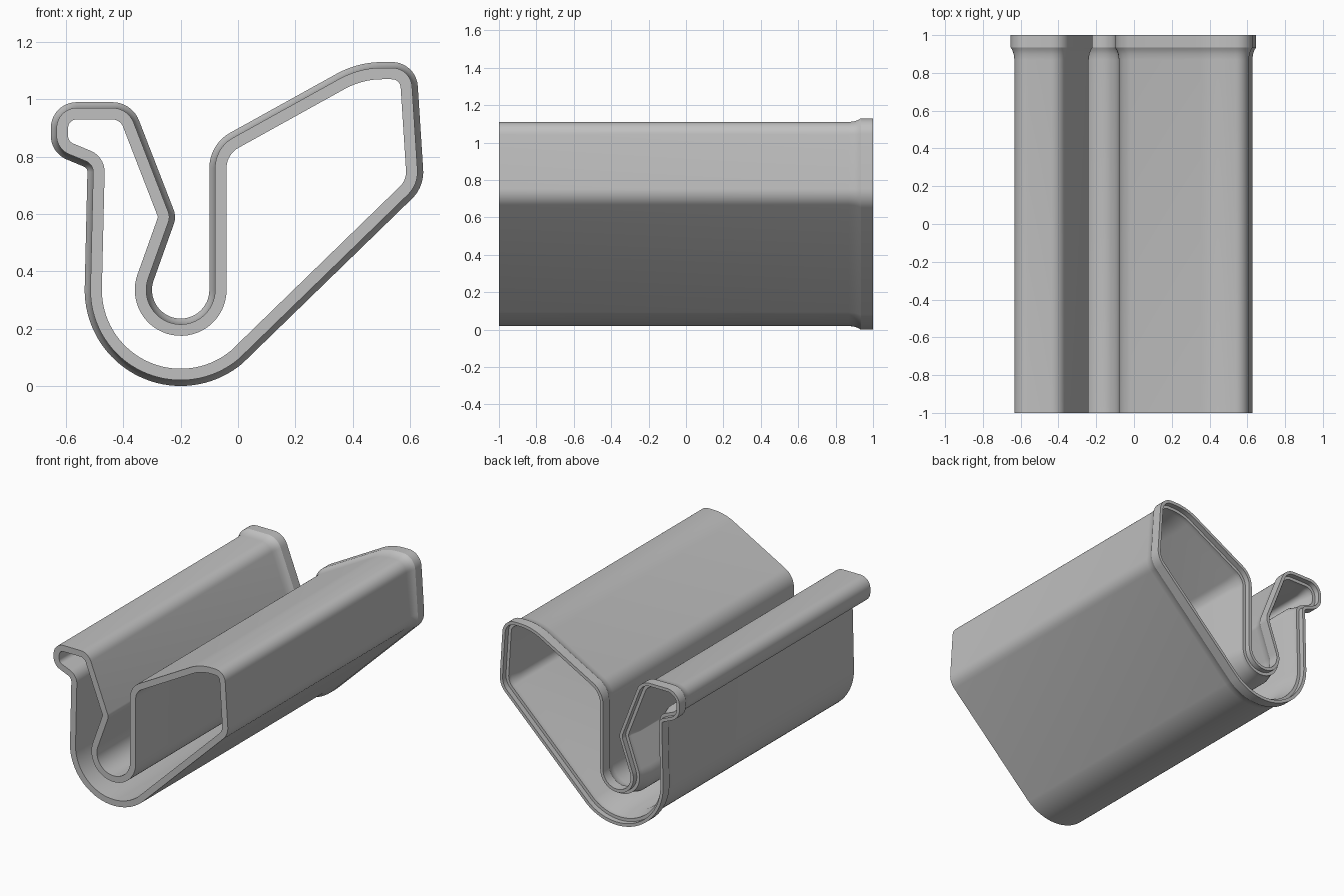
import bpy, bmesh, math
from mathutils import Vector

if "Cube" in bpy.data.objects:
    bpy.data.objects.remove(bpy.data.objects["Cube"], do_unlink=True)


def arc(cx, cz, r, start, end, steps):
    """Points on an arc, angles in degrees."""
    return [Vector((cx + r * math.cos(a), cz + r * math.sin(a)))
            for a in (math.radians(start + (end - start) * i / steps)
                      for i in range(steps + 1))]


def fillet(prev, corner, nxt, r, steps=10):
    """Round one corner between two straight runs."""
    a, b = (prev - corner).normalized(), (nxt - corner).normalized()
    half = a.angle(b) / 2
    centre = corner + (a + b).normalized() * (r / math.sin(half))
    t = r / math.tan(half)
    u, v = corner + a * t - centre, corner + b * t - centre
    sweep = u.angle_signed(v)
    turn = math.copysign(1, u.x * v.y - u.y * v.x) * abs(sweep)
    base = math.atan2(u.y, u.x)
    return [centre + Vector((math.cos(base + turn * i / steps),
                             math.sin(base + turn * i / steps))) * r
            for i in range(steps + 1)]


def round_run(start, corners, end):
    """Round a run of (x, z, radius) corners between two end points."""
    pts = [start] + [Vector(c[:2]) for c in corners] + [end]
    out = []
    for i, c in enumerate(corners, 1):
        out += fillet(pts[i - 1], pts[i], pts[i + 1], c[2])
    return out


def offset(path, d):
    """Move a closed counter-clockwise path outward by d."""
    out = []
    for i, p in enumerate(path):
        e1 = (p - path[i - 1]).normalized()
        e2 = (path[(i + 1) % len(path)] - p).normalized()
        n1, n2 = Vector((e1.y, -e1.x)), Vector((e2.y, -e2.x))
        m = (n1 + n2).normalized()
        out.append(p + m * (d / m.dot(n1)))
    return out


# Cross-section of the collar: round belly, big chamber, channel, hooked chamber
belly = arc(-0.2, 0.335, 0.335, 180, 310, 36)
channel = arc(-0.2, 0.335, 0.10, 360, 160, 32)
chamber = [(0.65, 0.695, 0.13), (0.622, 1.13, 0.09),
           (0.418, 1.13, 0.33), (-0.10, 0.843, 0.14)]
hook = [(-0.215, 0.59, 0.07), (-0.37, 0.99, 0.10), (-0.653, 0.99, 0.09),
        (-0.653, 0.813, 0.09), (-0.525, 0.76, 0.02)]
section = (belly + round_run(belly[-1], chamber, channel[0])
           + channel + round_run(channel[-1], hook, belly[0]))

# Lengthwise wall profile (y, offset): outside, flared collar, socket, inside
wall = [(-1, -0.02), (0.87, -0.02), (0.90, -0.016), (0.92, -0.009),
        (0.935, 0), (1, 0), (1, -0.02), (0.965, -0.02), (0.965, -0.04),
        (0.935, -0.04), (0.87, -0.06), (-1, -0.06)]

bm = bmesh.new()
rings = [[bm.verts.new((p.x, y, p.y)) for p in offset(section, d)]
         for y, d in wall]
n = len(section)
for k, ring in enumerate(rings):
    other = rings[(k + 1) % len(rings)]
    for i in range(n):
        j = (i + 1) % n
        bm.faces.new((ring[i], ring[j], other[j], other[i]))
bmesh.ops.recalc_face_normals(bm, faces=bm.faces)
mesh = bpy.data.meshes.new("hollow_profile")
bm.to_mesh(mesh)
bm.free()

# Single plain grey material
grey = bpy.data.materials.new("plain grey")
grey.use_nodes = True
colour = (0.53, 0.53, 0.53, 1)
grey.diffuse_color = colour
grey.node_tree.nodes["Principled BSDF"].inputs["Base Color"].default_value = colour
mesh.materials.append(grey)

tube = bpy.data.objects.new("hollow_profile", mesh)
bpy.context.collection.objects.link(tube)
bpy.ops.object.select_all(action='DESELECT')
tube.select_set(True)
bpy.context.view_layer.objects.active = tube
bpy.ops.object.shade_smooth_by_angle(angle=math.radians(20))
